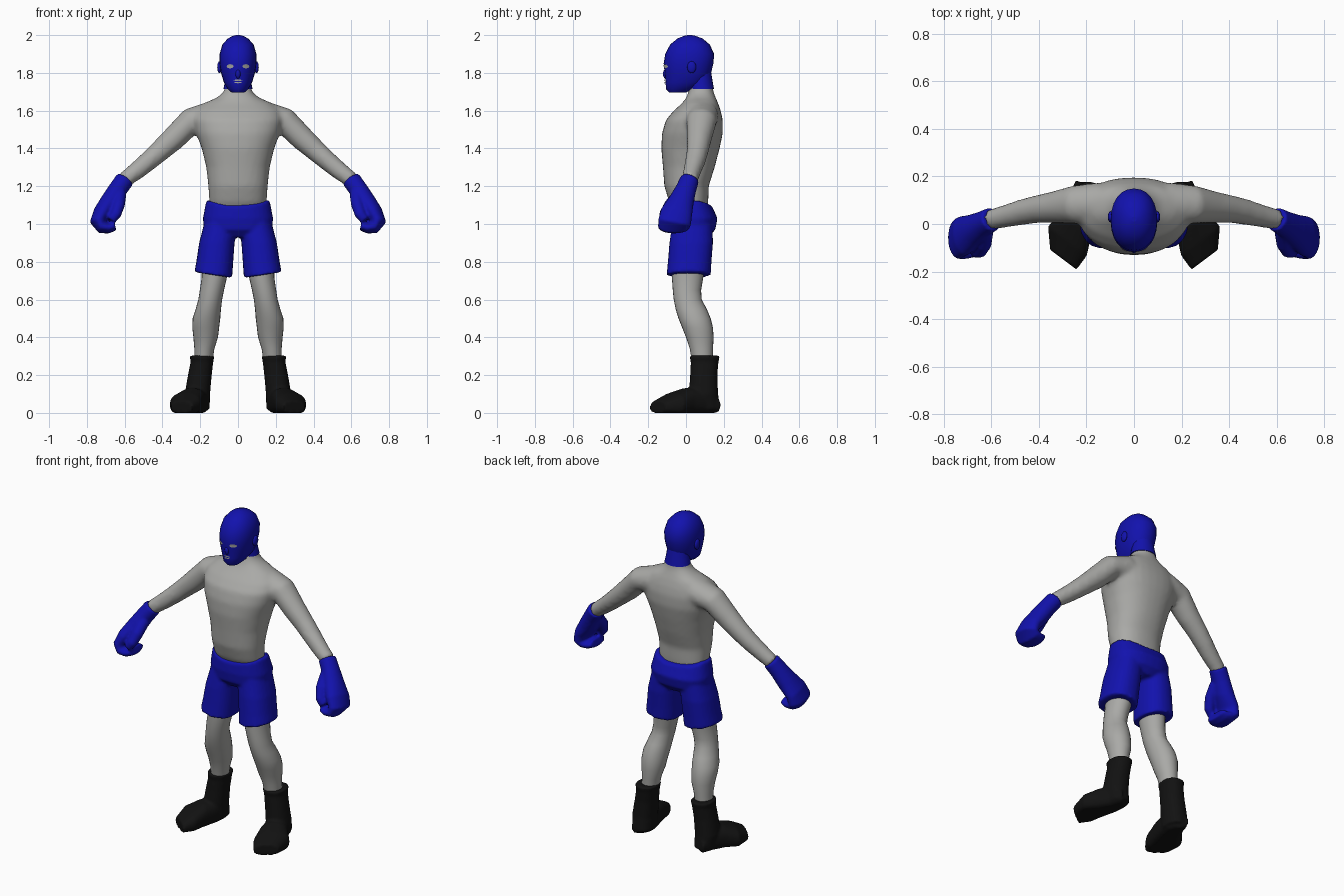
import bpy, bmesh, math
from mathutils import Vector
from mathutils.bvhtree import BVHTree


def material(name, col):
    m = bpy.data.materials.new(name)
    m.diffuse_color = (*col, 1)
    return m


SKIN = material("grey skin", (0.40, 0.40, 0.385))
BLUE = material("royal blue", (0.006, 0.006, 0.42))
BLACK = material("boot black", (0.006, 0.006, 0.006))


def level(z, y0, y1, rx, cx=0.0):
    """Horizontal ring from its front and back y, half width and centre x."""
    return (cx, (y0 + y1) / 2, z, rx, (y1 - y0) / 2)


def loft(bm, rows, n=24, axis=None, side=(0, 1, 0), p=1.0, s=1):
    """Closed tube through elliptical rings (x, y, z, ra, rb)."""
    pts = [Vector(r[:3]) for r in rows]
    rings = []
    for i, r in enumerate(rows):
        t = Vector(axis) if axis else pts[min(i + 1, len(pts) - 1)] - pts[max(i - 1, 0)]
        t.normalize()
        b = Vector(side)
        b = (b - t * b.dot(t)).normalized()
        a = b.cross(t)
        ring = []
        for k in range(n):
            c, d = math.cos(math.tau * k / n), math.sin(math.tau * k / n)
            c = math.copysign(abs(c) ** p, c)
            d = math.copysign(abs(d) ** p, d)
            v = pts[i] + a * (c * r[3]) + b * (d * r[4])
            ring.append(bm.verts.new((v.x * s, v.y, v.z)))
        rings.append(ring)
    for r0, r1 in zip(rings, rings[1:]):
        for k in range(n):
            bm.faces.new((r0[k], r0[(k + 1) % n], r1[(k + 1) % n], r1[k]))
    bm.faces.new(rings[0])
    bm.faces.new(rings[-1])


def finish(name, bm, mat, voxel=0, smooth=3):
    """Turn the bmesh into an object; voxel fuses overlapping tubes."""
    bmesh.ops.recalc_face_normals(bm, faces=bm.faces)
    for f in bm.faces:
        f.smooth = len(f.verts) < 5
    me = bpy.data.meshes.new(name)
    bm.to_mesh(me)
    bm.free()
    me.materials.append(mat)
    ob = bpy.data.objects.new(name, me)
    bpy.context.collection.objects.link(ob)
    if voxel:
        m = ob.modifiers.new("fuse", 'REMESH')
        m.mode, m.voxel_size, m.use_smooth_shade = 'VOXEL', voxel, True
        m = ob.modifiers.new("soften", 'SMOOTH')
        m.factor, m.iterations = 0.5, smooth
    return ob


Z = (0, 0, 1)

# Torso, neck and both arms fused
bm = bmesh.new()
loft(bm, [level(*r) for r in (
    (1.05, -.05, .11, .14), (1.12, -.09, .118, .152), (1.2, -.115, .12, .157),
    (1.3, -.122, .152, .168), (1.4, -.131, .178, .192), (1.48, -.127, .195, .222),
    (1.55, -.107, .195, .238), (1.6, -.065, .184, .225), (1.64, -.02, .170, .178),
    (1.67, .003, .157, .11), (1.7, .013, .145, .075), (1.76, .03, .138, .06))],
    axis=Z, p=0.88, n=32)
for s in (1, -1):
    loft(bm, [(.14, .085, 1.57, .08, .09), (.25, .082, 1.545, .07, .08),
              (.34, .07, 1.453, .064, .066), (.41, .062, 1.39, .057, .058),
              (.47, .05, 1.337, .052, .054), (.53, .035, 1.287, .048, .048),
              (.605, .018, 1.23, .042, .042)], s=s)
finish("body", bm, SKIN, 0.014, 4)

# Shorts: pelvis and two legs fused, hems curved
bm = bmesh.new()
loft(bm, [level(*r) for r in (
    (1.125, -.088, .139, .167), (1.03, -.092, .167, .186), (.97, -.085, .155, .18),
    (.93, -.05, .12, .1))], axis=Z, p=0.85, n=32)
for s in (1, -1):
    loft(bm, [level(*r) for r in (
        (1.02, -.07, .14, .085, .09), (.9, -.088, .143, .094, .112),
        (.8, -.096, .135, .098, .123), (.73, -.103, .131, .1, .131))], axis=Z, p=0.88, s=s)
for v in bm.verts:
    if v.co.z > 1.1:
        v.co.z = 1.092 + 1.3 * v.co.x ** 2
    elif v.co.z < 0.75:
        v.co.z += (abs(v.co.x) - .13) * .15
finish("shorts", bm, BLUE, 0.01, 2)

# Head mask with chin, neck cover, ears and nose
bm = bmesh.new()
loft(bm, [level(*r) for r in (
    (1.697, -.09, .0, .035), (1.715, -.106, .05, .055), (1.75, -.108, .11, .075),
    (1.8, -.113, .133, .09), (1.85, -.118, .145, .098), (1.9, -.11, .149, .097),
    (1.95, -.084, .126, .083), (1.982, -.045, .088, .054), (1.996, -.01, .05, .027),
    (2.0, .01, .03, .01))], axis=Z, p=0.92)
tree = BVHTree.FromBMesh(bm)
loft(bm, [level(1.715, .018, .148, .077), level(1.75, .015, .142, .07),
          level(1.82, .02, .13, .06)], axis=Z)
for x, y, z, sx, sy, sz in ((.098, .03, 1.83, .012, .024, .032),
                            (-.098, .03, 1.83, .012, .024, .032),
                            (0, -.106, 1.795, .014, .016, .026)):
    new = bmesh.ops.create_uvsphere(bm, u_segments=12, v_segments=8, radius=1)["verts"]
    for v in new:
        v.co = (x + v.co.x * sx, y + v.co.y * sy, z + v.co.z * sz)
finish("head_mask", bm, BLUE)


# Eye and mouth openings as thin plates laid on the mask
def plate(name, cx, cz, hw, hh, n=16):
    bm = bmesh.new()

    def put(x, z):
        hit = tree.ray_cast(Vector((x, -1, z)), Vector((0, 1, 0)))[0]
        return bm.verts.new((x, hit.y - .005, z))
    mid = put(cx, cz)
    rim = [put(cx + hw * math.cos(math.tau * k / n), cz + hh * math.sin(math.tau * k / n))
           for k in range(n)]
    for k in range(n):
        bm.faces.new((mid, rim[k], rim[(k + 1) % n]))
    finish(name, bm, SKIN)


for side, s in (("left", 1), ("right", -1)):
    plate("eye_" + side, .042 * s, 1.835, .018, .011)
plate("upper_lip", 0, 1.761, .023, .004)
plate("lower_lip", 0, 1.749, .021, .004)

for side, s in (("left", 1), ("right", -1)):
    # Curled glove with thumb
    bm = bmesh.new()
    loft(bm, [(.598, .02, 1.237, .05, .05), (.635, .0, 1.185, .05, .055),
              (.675, -.025, 1.12, .053, .068), (.718, -.05, 1.06, .048, .085),
              (.738, -.06, 1.01, .046, .088), (.718, -.065, .985, .038, .085),
              (.685, -.065, .98, .03, .08), (.65, -.065, .99, .024, .07)], s=s)
    loft(bm, [(.625, -.03, 1.16, .035, .035), (.632, -.085, 1.10, .033, .033),
              (.648, -.113, 1.05, .03, .03), (.672, -.12, 1.02, .024, .024)], n=16, s=s)
    finish("glove_" + side, bm, BLUE, 0.008, 3)

    # Bare lower leg
    bm = bmesh.new()
    loft(bm, [level(*r) for r in (
        (.8, -.075, .1, .07, .122), (.72, -.075, .092, .067, .125),
        (.65, -.07, .08, .064, .138), (.6, -.065, .083, .063, .147),
        (.55, -.055, .11, .067, .157), (.5, -.04, .131, .073, .167),
        (.45, -.02, .143, .071, .171), (.4, .0, .146, .065, .171),
        (.34, .02, .143, .053, .178), (.25, .035, .14, .047, .185))], axis=Z, s=s)
    finish("leg_" + side, bm, SKIN)

    # Boot: shaft and splayed foot, flat sole
    bm = bmesh.new()
    loft(bm, [level(*r) for r in (
        (.303, .018, .18, .066, .19), (.27, .025, .172, .06, .191),
        (.2, .022, .166, .063, .202), (.1, .015, .17, .067, .215),
        (.02, .02, .18, .06, .21))], axis=Z, p=0.9, s=s)
    loft(bm, [(.208, .158, .04, .04, .045), (.205, .125, .05, .055, .062),
              (.218, .07, .06, .07, .07), (.245, .0, .06, .072, .082),
              (.28, -.072, .045, .06, .102), (.297, -.15, .03, .034, .07)],
         axis=(.6, -.8, 0), side=(.8, .6, 0), p=0.8, s=s)
    for v in bm.verts:
        v.co.z = max(v.co.z, 0)
    finish("boot_" + side, bm, BLACK, 0.009, 1)
